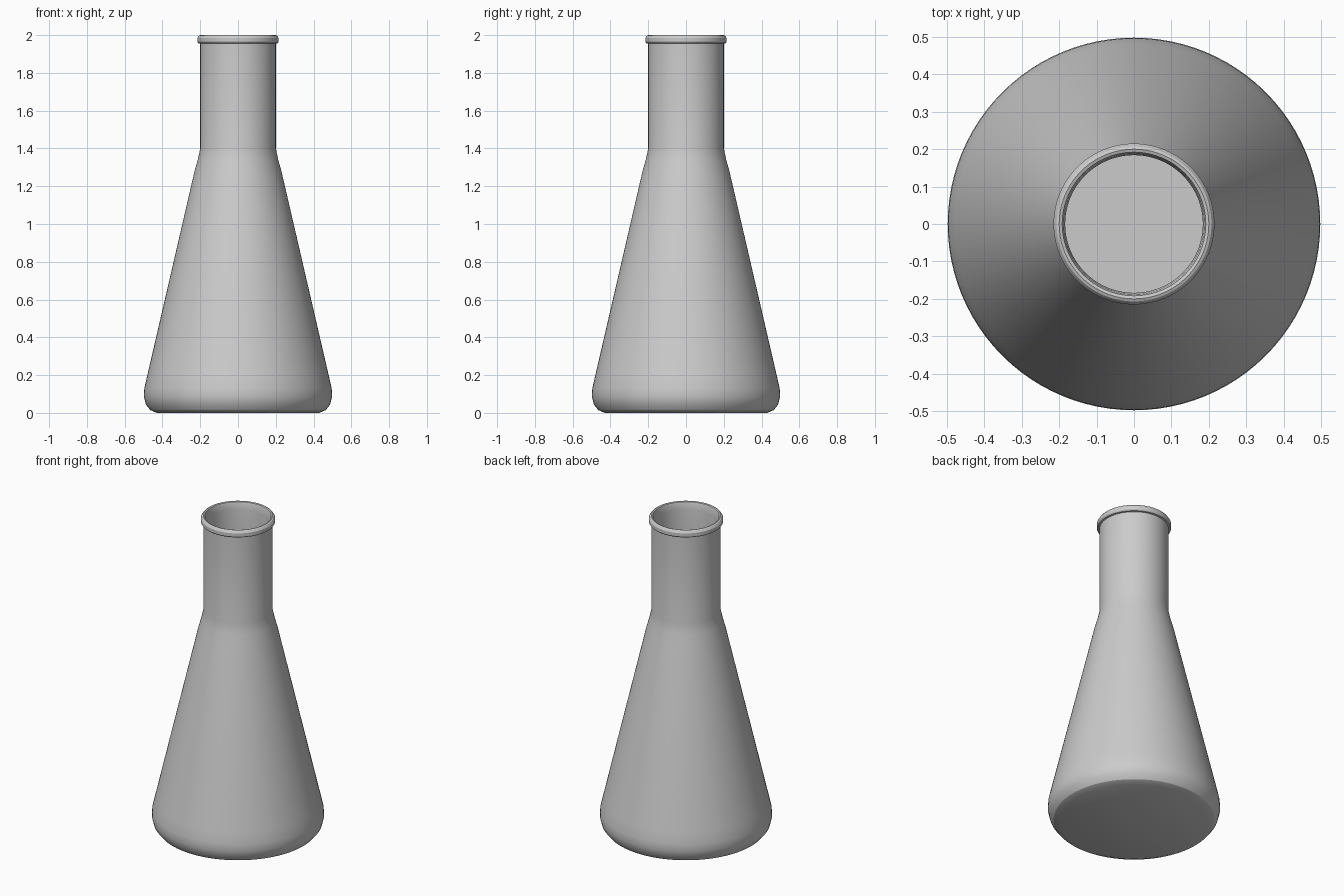
import bpy, bmesh, math

cube = bpy.data.objects.get("Cube")
if cube:
    bpy.data.objects.remove(cube, do_unlink=True)

SEGMENTS = 96


def make_material(name, colour):
    mat = bpy.data.materials.new(name)
    mat.use_nodes = True
    mat.diffuse_color = colour
    mat.node_tree.nodes["Principled BSDF"].inputs["Base Color"].default_value = colour
    return mat


def lathe(name, profile, mat):
    """Revolve a (radius, height) profile around the vertical axis."""
    bm = bmesh.new()
    verts = [bm.verts.new((r, 0, z)) for r, z in profile]
    edges = [bm.edges.new(pair) for pair in zip(verts, verts[1:])]
    bmesh.ops.spin(bm, geom=verts + edges, cent=(0, 0, 0), axis=(0, 0, 1),
                   angle=math.tau, steps=SEGMENTS, use_merge=True)
    bmesh.ops.remove_doubles(bm, verts=bm.verts, dist=0.0001)
    bmesh.ops.recalc_face_normals(bm, faces=bm.faces)
    mesh = bpy.data.meshes.new(name)
    bm.to_mesh(mesh)
    bm.free()
    mesh.materials.append(mat)
    obj = bpy.data.objects.new(name, mesh)
    bpy.context.collection.objects.link(obj)
    bpy.ops.object.select_all(action="DESELECT")
    obj.select_set(True)
    bpy.context.view_layer.objects.active = obj
    bpy.ops.object.shade_smooth_by_angle(angle=math.radians(25))
    return obj


glass = make_material("grey glass", (0.6, 0.6, 0.6, 1))

# Outer wall: flat base, rounded heel, cone, neck
outer = [(0, 0), (0.43, 0), (0.465, 0.015), (0.488, 0.045), (0.498, 0.085),
         (0.496, 0.13), (0.48, 0.2), (0.23, 1.28), (0.213, 1.34), (0.2, 1.4),
         (0.2, 1.955)]

# Rolled lip around the mouth
lip = [(0.21, 1.957), (0.215, 1.965), (0.215, 1.985), (0.207, 1.997),
       (0.2, 2.0), (0.192, 1.997), (0.188, 1.985)]

# Inner wall: follows the outer one down to a flat floor
inner = [(0.184, 1.95), (0.184, 1.4), (0.197, 1.34), (0.214, 1.28),
         (0.464, 0.2), (0.48, 0.13), (0.482, 0.085), (0.472, 0.05),
         (0.455, 0.03), (0.43, 0.016), (0, 0.016)]

lathe("flask", outer + lip + inner, glass)
